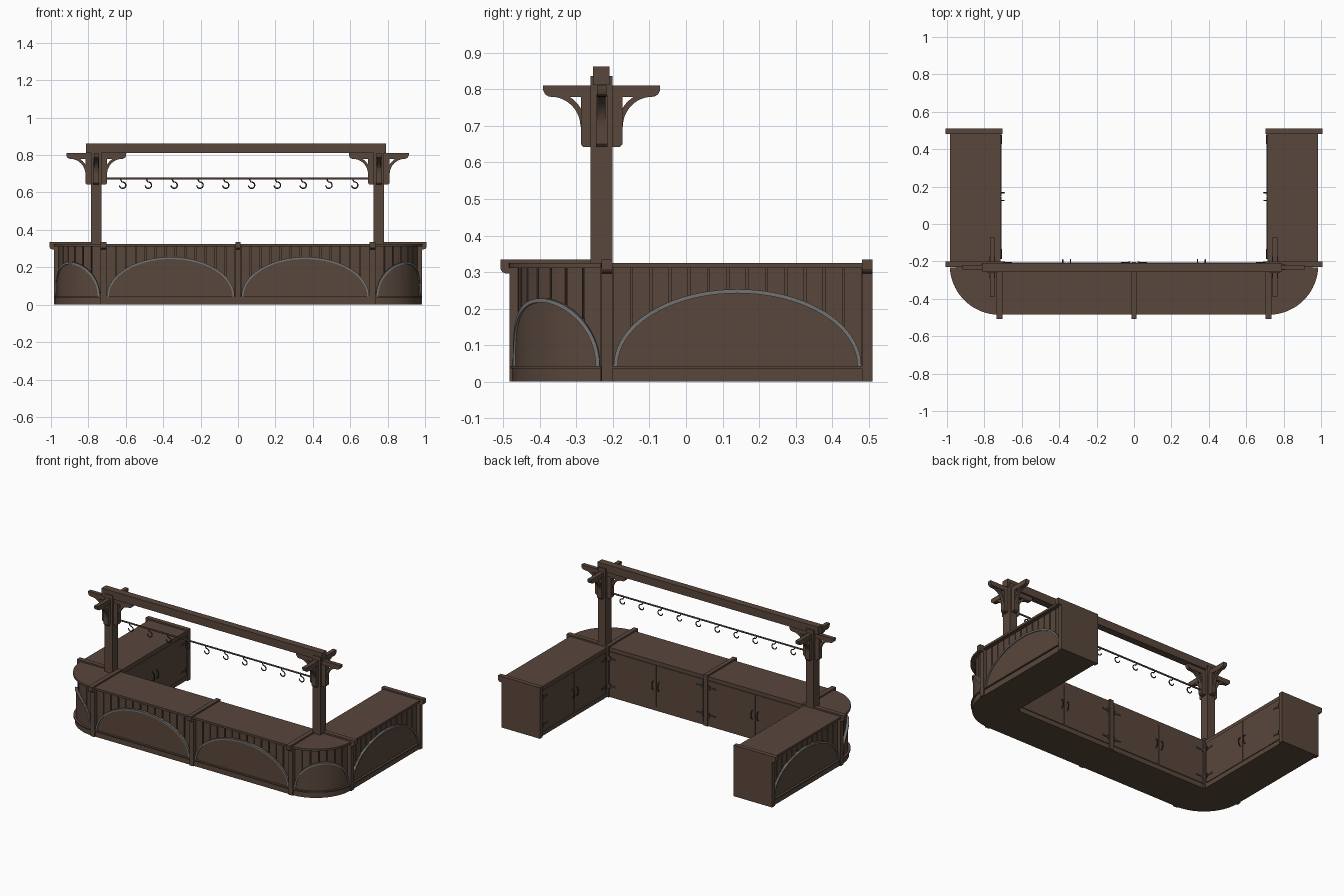
import bpy, bmesh, math

if "Cube" in bpy.data.objects:
    bpy.data.objects.remove(bpy.data.objects["Cube"])

def material(name, col):
    m = bpy.data.materials.new(name)
    m.diffuse_color = (*col, 1)
    m.use_nodes = True
    m.node_tree.nodes["Principled BSDF"].inputs["Base Color"].default_value = m.diffuse_color
    return m

WOOD = material("dark brown wood", (0.10, 0.063, 0.045))
GREY = material("grey trim", (0.17, 0.17, 0.17))
IRON = material("dark iron", (0.045, 0.042, 0.04))
parts = {}

def sweep(name, rings, mat=WOOD):
    """Join equal point rings into a capped solid inside the named part."""
    bm = parts.setdefault(name, (bmesh.new(), mat))[0]
    vs = [[bm.verts.new(p) for p in r] for r in rings]
    n = len(rings[0])
    fs = [bm.faces.new((a[i], a[(i + 1) % n], b[(i + 1) % n], b[i]))
          for a, b in zip(vs, vs[1:]) for i in range(n)]
    fs += [bm.faces.new(vs[0]), bm.faces.new(vs[-1])]
    bmesh.ops.recalc_face_normals(bm, faces=fs)

def box(name, x, y, z, mat=WOOD):
    sweep(name, [[(a, y[0], z[0]), (a, y[1], z[0]), (a, y[1], z[1]), (a, y[0], z[1])] for a in x], mat)

def tube(name, pts, r, mat):
    cu = bpy.data.curves.new(name, 'CURVE')
    cu.dimensions = '3D'
    cu.bevel_depth, cu.bevel_resolution, cu.use_fill_caps = r, 2, True
    sp = cu.splines.new('POLY')
    sp.points.add(len(pts) - 1)
    for p, c in zip(sp.points, pts):
        p.co = (*c, 1)
    cu.materials.append(mat)
    ob = bpy.data.objects.new(name, cu)
    bpy.context.collection.objects.link(ob)

# Counter runs: map (distance along, depth outward) to x, y
def front(sx):
    return lambda s, d: (sx * s, -0.22 - d)

def wing(sx):
    return lambda s, d: (sx * (0.72 + d), s)

def corner(sx):
    def f(s, d):
        a = s / 0.25
        return (sx * (0.72 + d * math.sin(a)), -0.22 - d * math.cos(a))
    return f

def slab(name, P, s0, s1, d0, d1, z0, z1, n=1, mat=WOOD):
    rings = []
    for i in range(n + 1):
        s = s0 + (s1 - s0) * i / n
        a, b = P(s, d0), P(s, d1)
        rings.append([(*a, z0), (*b, z0), (*b, z1), (*a, z1)])
    sweep(name, rings, mat)

def run(label, P, s0, s1, rise, d0, n):
    # carcase, plinth, moulding and worktop
    slab(label + "_carcase", P, s0, s1, d0, 0.226, 0.0, 0.315, n)
    slab(label + "_plinth", P, s0, s1, 0.2, 0.255, 0.0, 0.036, n)
    slab(label + "_plinth_moulding", P, s0, s1, 0.2, 0.263, 0.036, 0.043, n)
    slab(label + "_worktop", P, s0, s1, d0, 0.265, 0.311, 0.325, n)
    # vertical planks with grooves
    k = round((s1 - s0) / 0.052)
    w = (s1 - s0) / k
    for i in range(k):
        slab(label + "_planks", P, s0 + i * w + 0.003, s0 + (i + 1) * w - 0.003,
             0.22, 0.24, 0.04, 0.312, 3 if n > 1 else 1)
    # arched panel and its grey trim
    mid, half, N = (s0 + s1) / 2, (s1 - s0) / 2 - 0.004, 40
    panel, trim = [], []
    for i in range(N + 1):
        t = math.pi * (1 - i / N)
        s, z = mid + half * math.cos(t), 0.043 + rise * math.sin(t)
        a, b = P(s, 0.22), P(s, 0.249)
        panel.append([(*a, 0.04), (*b, 0.04), (*b, z), (*a, z)])
        si, zi = mid + (half - 0.011) * math.cos(t), 0.043 + (rise - 0.011) * math.sin(t)
        trim.append([(*P(s, 0.235), z), (*P(s, 0.255), z), (*P(si, 0.255), zi), (*P(si, 0.235), zi)])
    sweep(label + "_arch_panel", panel)
    sweep(label + "_arch_trim", trim, GREY)

def doors(label, P, s0, s1, d):
    mid = (s0 + s1) / 2
    for end, sg in ((s0, 1), (s1, -1)):
        slab(label + "_doors", P, end + sg * 0.006, mid - sg * 0.002, d - 0.005, d + 0.002, 0.03, 0.30)
        for z in (0.075, 0.255):     # strap hinges
            slab(label + "_hinges", P, end + sg * 0.004, end + sg * 0.055, d - 0.008, d, z - 0.005, z + 0.005, 1, IRON)
            slab(label + "_hinges", P, end + sg * 0.004, end + sg * 0.016, d - 0.009, d, z - 0.014, z + 0.014, 1, IRON)
        h = mid - sg * 0.021         # bow handle
        tube(label + "_handle", [(*P(h, d - 0.003), 0.135), (*P(h, d - 0.017), 0.145), (*P(h, d - 0.02), 0.165),
                                 (*P(h, d - 0.017), 0.185), (*P(h, d - 0.003), 0.195)], 0.003, IRON)

# Divider / end panel outline: depth, height
OUT = [(-0.017, 0), (0.263, 0), (0.263, 0.296), (0.274, 0.296), (0.283, 0.30), (0.288, 0.308),
       (0.288, 0.335), (-0.017, 0.335)]

def divider(name, P, s0, s1):
    sweep(name, [[(*P(s, d), z) for d, z in OUT] for s in (s0, s1)])

for sx, side in ((-1, "left"), (1, "right")):
    F, C, W = front(sx), corner(sx), wing(sx)
    run(side + "_front", F, 0.014, 0.706, 0.212, -0.01, 1)
    run(side + "_corner", C, 0.014, 0.25 * math.pi / 2 - 0.012, 0.185, 0.0, 20)
    run(side + "_wing", W, -0.202, 0.484, 0.21, -0.006, 1)
    doors(side + "_front", F, 0.014, 0.706, -0.01)
    doors(side + "_wing", W, -0.19, 0.482, -0.006)
    divider(side + "_front_divider", F, 0.704, 0.734)
    divider(side + "_wing_divider", W, -0.231, -0.201)
    divider(side + "_end_panel", W, 0.482, 0.511)
divider("centre_divider", front(1), -0.014, 0.014)

# Overhead frame: posts, crossed arms and curved braces
ARM = [(-0.16, 0.81), (-0.16, 0.798), (-0.155, 0.787), (-0.146, 0.781), (-0.135, 0.779),
       (0.135, 0.779), (0.146, 0.781), (0.155, 0.787), (0.16, 0.798), (0.16, 0.81)]
CY = -0.231
for cx, side in ((-0.758, "left"), (0.753, "right")):
    box(side + "_post", (cx - 0.028, cx + 0.028), (CY - 0.03, CY + 0.03), (0.32, 0.836))
    for ux, uy in ((1, 0), (0, 1)):
        def T(u, t, z):
            return (cx + u * ux + t * uy, CY + u * uy + t * ux, z)
        sweep(side + "_cross_arms", [[T(u, t, z) for u, z in ARM] for t in (-0.013, 0.013)])
        for sg in (-1, 1):
            leg = [(0.02, 0.642), (0.05, 0.642), (0.057, 0.65), (0.057, 0.785), (0.02, 0.785)]
            sweep(side + "_bracket_legs", [[T(sg * u, t, z) for u, z in leg] for t in (-0.016, 0.016)])
            rings = []
            for i in range(13):
                a = math.pi / 2 + math.pi / 2 * i / 12
                c, s = math.cos(a), math.sin(a)
                rings.append([T(sg * (0.14 + r * c), t, 0.698 + r * s)
                              for r, t in ((0.082, -0.011), (0.082, 0.011), (0.097, 0.011), (0.097, -0.011))])
            sweep(side + "_curved_braces", rings)
box("top_beam", (-0.812, 0.79), (CY - 0.024, CY + 0.022), (0.812, 0.863))

# Hanging rail with hooks
tube("hanging_rail", [(-0.74, CY, 0.674), (0.74, CY, 0.674)], 0.0055, WOOD)
for i in range(10):
    x = -0.617 + i * 0.1379
    pts = [(x - 0.012, CY, 0.676), (x - 0.008, CY, 0.664)]
    for k in range(13):
        a = math.radians(100 - k * 23)
        pts.append((x + 0.017 * math.cos(a), CY, 0.639 + 0.017 * math.sin(a)))
    tube("hook", pts, 0.0035, IRON)

# Turn collected parts into objects
bpy.ops.object.select_all(action='DESELECT')
for name, (bm, mat) in parts.items():
    me = bpy.data.meshes.new(name)
    bm.to_mesh(me)
    bm.free()
    me.materials.append(mat)
    ob = bpy.data.objects.new(name, me)
    bpy.context.collection.objects.link(ob)
    ob.select_set(True)
    bpy.context.view_layer.objects.active = ob
bpy.ops.object.shade_smooth_by_angle(angle=math.radians(30))
